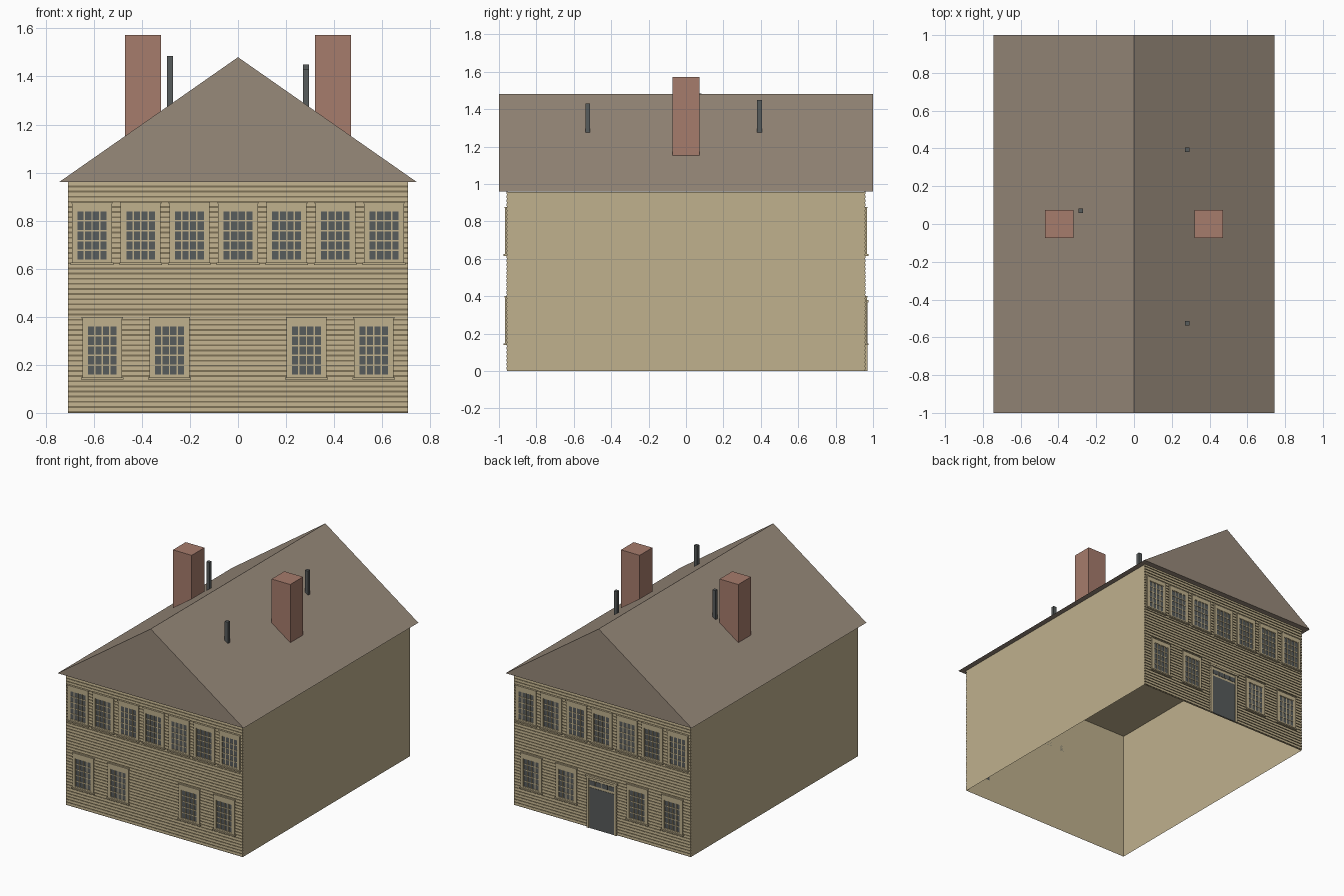
import bpy, bmesh
from mathutils import Vector

if "Cube" in bpy.data.objects:
    bpy.data.objects.remove(bpy.data.objects["Cube"], do_unlink=True)


def material(name, r, g, b):
    m = bpy.data.materials.new(name)
    m.use_nodes = True
    col = [(c / 255) ** 2.2 for c in (r, g, b)] + [1]
    m.diffuse_color = col
    m.node_tree.nodes["Principled BSDF"].inputs["Base Color"].default_value = col
    return m


TAN = material("tan paint", 190, 175, 140)
GAP = material("siding shadow gap", 126, 114, 88)
ROOF = material("brown shingle", 150, 136, 121)
BRICK = material("red brick", 165, 123, 108)
GLASS = material("dark grey", 88, 92, 92)

HX, HY, TOP = 0.708, 0.954, 0.96   # wall half width, half depth, height


def finish(name, bm, *mats):
    bmesh.ops.recalc_face_normals(bm, faces=bm.faces)
    me = bpy.data.meshes.new(name)
    bm.to_mesh(me)
    bm.free()
    for m in mats:
        me.materials.append(m)
    ob = bpy.data.objects.new(name, me)
    bpy.context.collection.objects.link(ob)
    return ob


def box(bm, lo, hi, mat=0):
    lo, hi = Vector(lo), Vector(hi)
    vs = bmesh.ops.create_cube(bm, size=1)["verts"]
    for v in vs:
        v.co = (lo + hi) / 2 + v.co * (hi - lo)
    for f in {f for v in vs for f in v.link_faces}:
        f.material_index = mat


def facade_box(bm, side, x0, x1, z0, z1, d0, d1, mat=0):
    """Box on the front (side -1) or back (side 1), d0..d1 out from the wall."""
    box(bm, (x0, side * (HY + d0), z0), (x1, side * (HY + d1), z1), mat)


# Wall shell, open at the bottom
bm = bmesh.new()
box(bm, (-HX, -HY, 0), (HX, HY, TOP - 0.003))
floor = [f for f in bm.faces if f.calc_center_median().z < 0.01]
bmesh.ops.delete(bm, geom=floor, context="FACES_ONLY")
finish("walls", bm, TAN)


# Lapped boards on the two gable ends
def siding(name, side, boards=45):
    bm = bmesh.new()
    step = TOP / boards
    for i in range(boards):
        z = i * step
        profile = [(0, z), (0.002, z), (0.002, z + step * 0.35),
                   (0.006, z + step * 0.35), (0.005, z + step), (0, z + step)]
        rows = [[bm.verts.new((x, side * (HY + d), h)) for d, h in profile]
                for x in (-HX, HX)]
        for k in range(1, 5):
            f = bm.faces.new((rows[0][k], rows[1][k], rows[1][k + 1], rows[0][k + 1]))
            f.material_index = 1 if k < 3 else 0
        for row in rows:
            bm.faces.new(row)
    finish(name, bm, TAN, GAP)


# Twenty-pane sash window with sill and head trim
def window(bm, side, cx, z0, z1):
    w, gw, gz0, gz1 = 0.083, 0.063, z0 + 0.015, z1 - 0.035
    for x0, x1 in ((cx - w, cx - gw), (cx + gw, cx + w)):
        facade_box(bm, side, x0, x1, z0, z1, 0, 0.013)
    facade_box(bm, side, cx - gw, cx + gw, z0, gz0, 0, 0.013)
    facade_box(bm, side, cx - gw, cx + gw, gz1, z1, 0, 0.013)
    facade_box(bm, side, cx - gw, cx + gw, gz0, gz1, 0, 0.008, 1)
    facade_box(bm, side, cx - w - 0.006, cx + w + 0.006, z0 - 0.004, z0 + 0.005, 0, 0.021)
    facade_box(bm, side, cx - w - 0.003, cx + w + 0.003, z1 - 0.004, z1 + 0.003, 0, 0.016)
    for i in range(5):
        x = cx - gw + 2 * gw * i / 4
        facade_box(bm, side, x - 0.003, x + 0.003, gz0, gz1, 0.006, 0.011)
    for j in range(6):
        z = gz0 + (gz1 - gz0) * j / 5
        facade_box(bm, side, cx - gw, cx + gw, z - 0.003, z + 0.003, 0.006, 0.0105)


for side, label in ((-1, "front"), (1, "back")):
    siding(label + "_siding", side)
    bm = bmesh.new()
    for i in range(-3, 4):
        window(bm, side, i * 0.2025, 0.62, 0.875)
    for x in (-0.565, -0.285, 0.285, 0.565):
        window(bm, side, x, 0.142, 0.397)
    finish(label + "_windows", bm, TAN, GLASS)

# Back door with a row of small panes above it
bm = bmesh.new()
facade_box(bm, 1, -0.12, 0.12, 0, 0.37, 0, 0.01)
facade_box(bm, 1, -0.098, 0.098, 0, 0.295, 0, 0.012, 1)
for i in range(4):
    x = -0.098 + i * 0.05
    facade_box(bm, 1, x, x + 0.044, 0.312, 0.345, 0, 0.012, 1)
for s in (-1, 1):
    facade_box(bm, 1, s * 0.12, s * 0.101, 0, 0.37, 0, 0.016)
facade_box(bm, 1, -0.128, 0.128, 0.365, 0.38, 0, 0.021)
finish("back_door", bm, TAN, GLASS)

# Gable roof prism
bm = bmesh.new()
ends = [[bm.verts.new((x, y, z)) for x, z in ((-0.745, 0.96), (0.745, 0.96), (0, 1.48))]
        for y in (-1, 1)]
for e in ends:
    bm.faces.new(e)
for i in range(3):
    j = (i + 1) % 3
    bm.faces.new((ends[0][i], ends[0][j], ends[1][j], ends[1][i]))
finish("roof", bm, ROOF)

# Chimneys
for s, label in ((-1, "right"), (1, "left")):
    bm = bmesh.new()
    box(bm, (s * 0.395 - 0.075, -0.073, 1.05), (s * 0.395 + 0.075, 0.073, 1.573))
    finish(label + "_chimney", bm, BRICK)

# Vent pipes
for i, (x, y, top) in enumerate(((0.282, -0.525, 1.43), (0.282, 0.393, 1.45), (-0.282, 0.07, 1.485))):
    bm = bmesh.new()
    box(bm, (x - 0.0125, y - 0.0125, 1.2), (x + 0.0125, y + 0.0125, top))
    finish(f"vent_pipe_{i + 1}", bm, GLASS)
